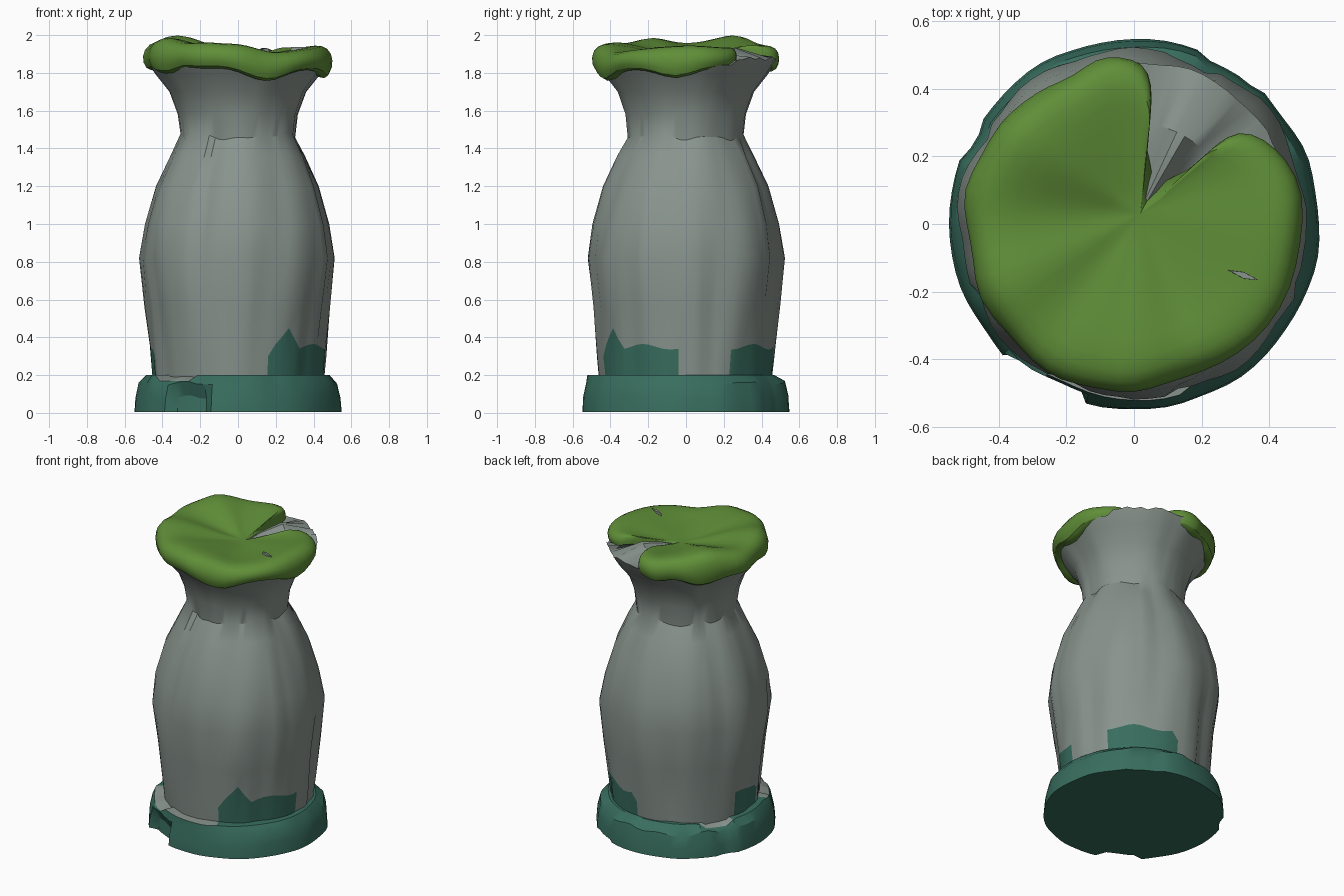
import bpy, bmesh
from math import sin, cos, radians, degrees, pi
from mathutils import Vector, noise

cube = bpy.data.objects.get("Cube")
if cube:
    bpy.data.objects.remove(cube, do_unlink=True)


def material(name, rgb):
    mat = bpy.data.materials.new(name)
    mat.use_nodes = True
    color = (*rgb, 1)
    mat.diffuse_color = color
    bsdf = mat.node_tree.nodes["Principled BSDF"]
    bsdf.inputs["Base Color"].default_value = color
    bsdf.inputs["Roughness"].default_value = 0.9
    return mat


STONE = material("grey stone", (0.25, 0.295, 0.27))
TEAL = material("dark teal moss", (0.04, 0.155, 0.112))
MOSS = material("green moss", (0.115, 0.27, 0.039))


def loft(name, rings, mats, rule=None, angle=35, subdivide=False):
    """Skin a list of closed rings; rule(ring, column) picks the material."""
    bm = bmesh.new()
    rows = [[bm.verts.new(p) for p in ring] for ring in rings]
    n = len(rows[0])
    for i, (low, high) in enumerate(zip(rows, rows[1:])):
        for j in range(n):
            k = (j + 1) % n
            face = bm.faces.new((low[j], low[k], high[k], high[j]))
            face.material_index = rule(i, j) if rule else 0
    bm.faces.new(rows[0])
    bm.faces.new(rows[-1])
    bmesh.ops.remove_doubles(bm, verts=bm.verts, dist=0.0005)
    bmesh.ops.recalc_face_normals(bm, faces=bm.faces)
    mesh = bpy.data.meshes.new(name)
    bm.to_mesh(mesh)
    bm.free()
    obj = bpy.data.objects.new(name, mesh)
    bpy.context.collection.objects.link(obj)
    for mat in mats:
        mesh.materials.append(mat)
    bpy.ops.object.select_all(action='DESELECT')
    obj.select_set(True)
    bpy.context.view_layer.objects.active = obj
    bpy.ops.object.shade_smooth_by_angle(angle=radians(angle))
    if subdivide:
        soften = obj.modifiers.new("Soften", 'SUBSURF')
        soften.levels = soften.render_levels = 1


def inside(a, spans):
    """True if angle a in degrees lies in one of the spans."""
    return any((a - lo) % 360 < hi - lo for lo, hi in spans)


def gap(a, b):
    """Smallest angle between two directions in degrees."""
    return abs((a - b + 180) % 360 - 180)


def polar(a, r, z):
    return Vector((r * cos(radians(a)), r * sin(radians(a)), z))


def wobble(a, z, freq=2.5):
    return noise.noise(Vector((freq * cos(radians(a)), freq * sin(radians(a)), z)))


# Stone column: lathe profile with chipped vertical creases
COLS = 72
STEP = 360 / COLS
PATCHES = [(-68, -3), (28, 85), (165, 195)]
WEDGE = [(34, 92)]
CREASES = [(-75, 0.3, 0.9), (-20, 0.5, 1.3), (15, 0.2, 0.7), (65, 0.7, 1.4),
           (110, 0.2, 0.8), (150, 0.6, 1.3), (205, 0.2, 0.9), (245, 0.8, 1.5)]
PROFILE = [(0.445, 0.1), (0.465, 0.3), (0.488, 0.56), (0.517, 0.82), (0.49, 1.0),
           (0.435, 1.2), (0.36, 1.36), (0.305, 1.46), (0.318, 1.58),
           (0.36, 1.7), (0.43, 1.79), (0.465, 1.84)]


def column_point(a, row):
    r, z = PROFILE[row]
    r *= 1 + 0.04 * wobble(a, z * 1.3) + 0.015 * wobble(a, z * 2, 6)
    for start, lo, hi in CREASES:
        past = (a - start) % 360
        if lo < z < hi and past < 15:
            r -= 0.018 * (1 - past / 15)
    if row == 1 and inside(a, PATCHES):
        # jagged upper limit of the teal growth
        z += 0.05 + 0.015 * sin(radians(a * 9)) + max(0, 0.11 - 0.011 * gap(a, -55))
    if row == 7:
        z += 0.04 * wobble(a, 5)
    if row == 11 and inside(a, WEDGE):
        r, z = r + 0.012, z + 0.035 + 0.02 * wobble(a, 3, 9)
    return polar(a, r, z)


def top_point(a, r, high, span):
    """Point on the top of the stone, raised only where the moss is open."""
    z = high + 0.02 * sin(radians(a * 13)) if inside(a, [span]) else 1.85
    return polar(a, r, z)


angles = [j * STEP for j in range(COLS)]
rings = [[column_point(a, i) for a in angles] for i in range(len(PROFILE))]
rings.append([top_point(a, 0.3, 1.915, (47, 79)) for a in angles])
rings.append([top_point(a, 0.15, 1.885, (52, 74)) for a in angles])
rings.append([polar(a, 0.03, 1.855) for a in angles])
loft("stone_column", rings, [STONE, TEAL],
     lambda i, j: int(i == 0 and inside((j + 0.5) * STEP, PATCHES)), 34)

# Base ring: chipped slab with stone showing along parts of the ledge
BIG_CHIP = [(228, 254)]
SMALL_CHIPS = [(146, 160), (48, 67)]
BARE = [(205, 290), (135, 162)]
WORN = [(212, 245), (138, 160)]
BASE = [(0.548, 0.004), (0.542, 0.08), (0.524, 0.155), (0.485, 0.2), (0.42, 0.202)]


def base_point(a, row):
    r, z = BASE[row]
    r *= 1 + 0.025 * wobble(a, z * 2, 3)
    if row < 2 and inside(a, BIG_CHIP):
        r -= 0.055
    if row < 3 and inside(a, SMALL_CHIPS):
        r -= 0.015
    if 0 < row < 3:
        z += 0.03 * wobble(a, 4, 4)
    if row == 3:
        r -= 0.018 * sin(radians(a))
        if inside(a, BARE):
            r += 0.015
        if inside(a, WORN):
            z -= 0.03
    return polar(a, r, z)


rings = [[base_point(a, i) for a in angles] for i in range(len(BASE))]
loft("base_slab", rings, [TEAL, STONE],
     lambda i, j: int(i == 3 and inside((j + 0.5) * STEP, BARE)), 30)

# Moss cap: spokes from an off-centre apex to a lobed rim (x, y, top, underside)
APEX = Vector((0.02, 0.03, 0))
RIM = [(.05, .32, 1.94, 1.85), (.055, .41, 1.94, 1.85), (.03, .47, 1.94, 1.84),
       (-.04, .5, 1.94, 1.83), (-.11, .485, 1.94, 1.81), (-.18, .43, 1.95, 1.83),
       (-.25, .4, 1.96, 1.83), (-.32, .36, 1.98, 1.79), (-.4, .3, 2, 1.8),
       (-.44, .2, 1.98, 1.83), (-.5, .1, 1.96, 1.83), (-.49, 0, 1.95, 1.82),
       (-.47, -.1, 1.96, 1.84), (-.455, -.22, 1.99, 1.81), (-.37, -.32, 1.96, 1.8),
       (-.3, -.4, 1.95, 1.85), (-.22, -.46, 1.96, 1.83), (-.1, -.48, 1.95, 1.84),
       (0, -.5, 1.95, 1.82), (.1, -.46, 1.93, 1.77), (.2, -.43, 1.9, 1.76),
       (.31, -.38, 1.91, 1.82), (.4, -.3, 1.92, 1.83), (.46, -.19, 1.93, 1.82),
       (.49, -.06, 1.94, 1.76), (.5, .09, 1.94, 1.83), (.44, .19, 1.93, 1.84),
       (.38, .25, 1.93, 1.85), (.31, .28, 1.93, 1.85), (.24, .235, 1.93, 1.86)]


def spoke(x, y, top, low):
    rim = Vector((x, y, 0))
    a = degrees(rim.xy.angle_signed(Vector((1, 0))))
    top += 0.012
    low -= 0.01
    swell = 1.03 + 0.04 * wobble(a, 7, 6)
    section = [(0, 1.875), (0.3, 1.7 * 0.25 + top * 0.75 + 0.0), (0.6, top - 0.025),
               (0.84, top), (0.97, top - 0.018), (swell, (top + low) / 2),
               (swell - 0.04, low), (0.88, low - 0.005), (0.75, 1.83), (0, 1.84)]
    section[1] = (0.3, 0.6 * 1.875 + 0.4 * (top - 0.015))
    points = []
    for t, z in section:
        p = APEX.lerp(rim, t)
        p.z = z
        points.append(p)
    return points


loft("moss_cap", [spoke(*point) for point in RIM], [MOSS], None, 60, True)

# Small stone shard breaking through the moss
shard = []
for size, z in ((1, 1.87), (0.8, 1.937)):
    shard.append([Vector((0.325 + 0.055 * size * cos(k * pi / 2),
                          -0.152 + 0.012 * size * sin(k * pi / 2)
                          - 0.018 * size * cos(k * pi / 2), z)) for k in range(4)])
loft("stone_shard", shard, [STONE])
